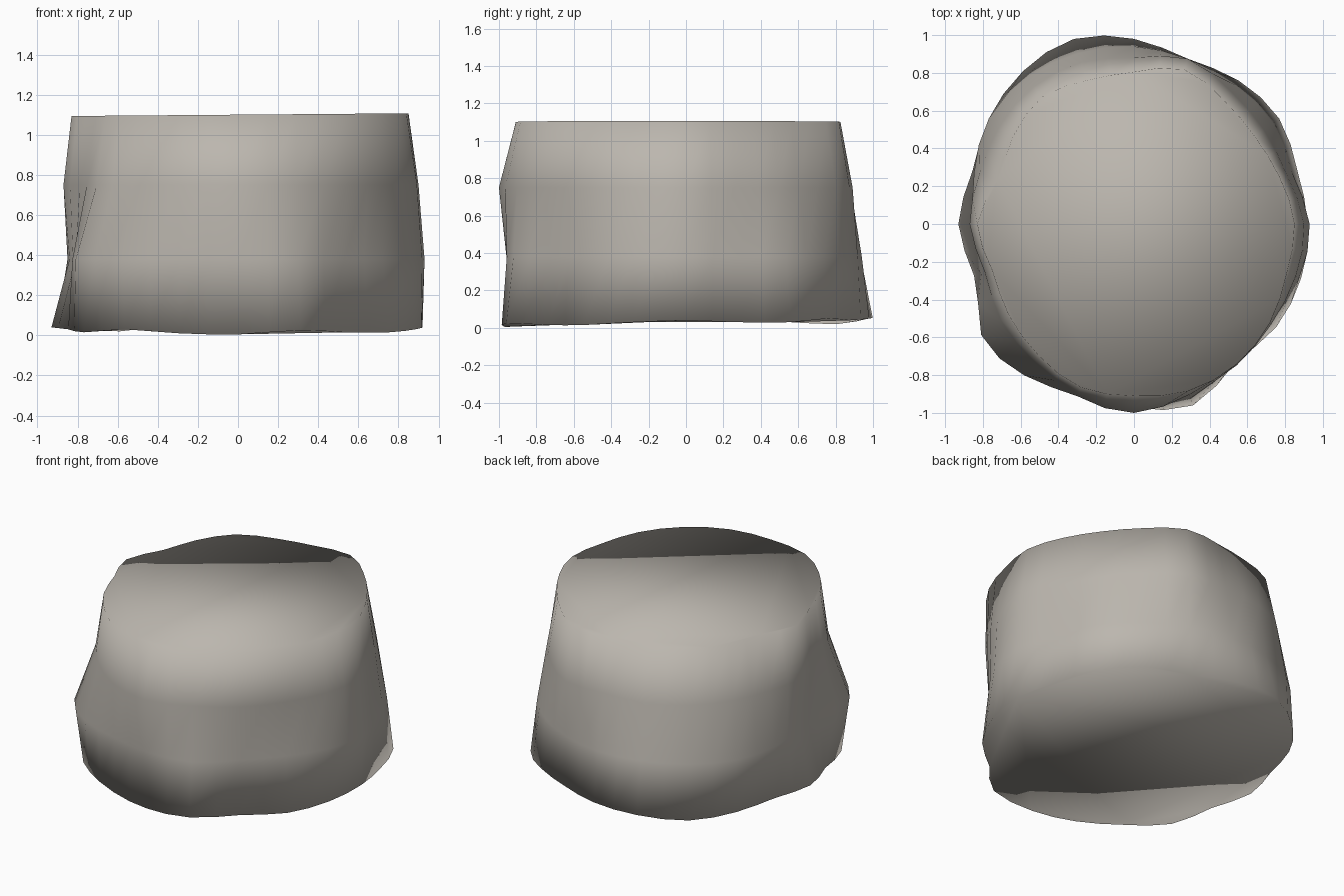
import bpy, bmesh, math

if "Cube" in bpy.data.objects:
    bpy.data.objects.remove(bpy.data.objects["Cube"])

# Radii around the body every 18 degrees, starting at +x, one row per height
RINGS = [
    (None, [.92, .91, .95, .94, .92, .98, 1.03, 1.00, .95, .90,
            .93, .89, .95, .96, .95, .97, 1.01, .91, .93, .93]),
    (0.38, [.93, .88, .91, .91, .92, .94, .95, .96, .95, .89,
            .84, .85, 1.00, .99, .95, .96, .97, .90, .89, .92]),
    (0.75, [.90, .85, .85, .87, .92, .88, .90, .90, .88, .86,
            .87, .83, .87, .90, .96, 1.00, .95, .925, .90, .90]),
    (1.10, [.85, .81, .79, .81, .86, .805, .80, .83, .79, .76,
            .83, .79, .82, .86, .91, .91, .93, .92, .89, .85]),
]
# Gently uneven height of the bottom rim
BASE_Z = [.04, .03, .03, .05, .04, .05, .05, .02, .03, .04,
          .04, .03, .015, .03, .01, .005, .025, .015, .015, .03]
N = 40


def smooth_value(row, t):
    """Closed Catmull-Rom curve through the row, t in row steps."""
    n, k = len(row), int(t)
    u = t - k
    a, b, c, d = (row[(k + o) % n] for o in (-1, 0, 1, 2))
    return b + 0.5 * u * (c - a + u * (2 * a - 5 * b + 4 * c - d
                                       + u * (3 * (b - c) + d - a)))


stone = bpy.data.materials.new("warm_grey")
stone.diffuse_color = (0.50, 0.47, 0.425, 1)
stone.use_nodes = True
stone.node_tree.nodes["Principled BSDF"].inputs["Base Color"].default_value = stone.diffuse_color

# Lumpy drum body: stacked rings joined by quads
bm = bmesh.new()
loops = []
for z, radii in RINGS:
    loop = []
    for i in range(N):
        a = math.tau * i / N
        t = i * len(radii) / N
        r = smooth_value(radii, t)
        x, y = r * math.cos(a), r * math.sin(a)
        h = max(0, smooth_value(BASE_Z, t)) if z is None else z
        if z == 1.10:
            h += 0.008 * x
        loop.append(bm.verts.new((x, y, h)))
    loops.append(loop)
for low, high in zip(loops, loops[1:]):
    for i in range(N):
        j = (i + 1) % N
        bm.faces.new((low[i], low[j], high[j], high[i]))

# Flat top and bottom caps
bm.faces.new(loops[-1])
bm.faces.new(loops[0][::-1])
for f in bm.faces:
    f.smooth = True

mesh = bpy.data.meshes.new("stump_body")
bm.to_mesh(mesh)
bm.free()
mesh.materials.append(stone)
body = bpy.data.objects.new("stump_body", mesh)
bpy.context.collection.objects.link(body)
